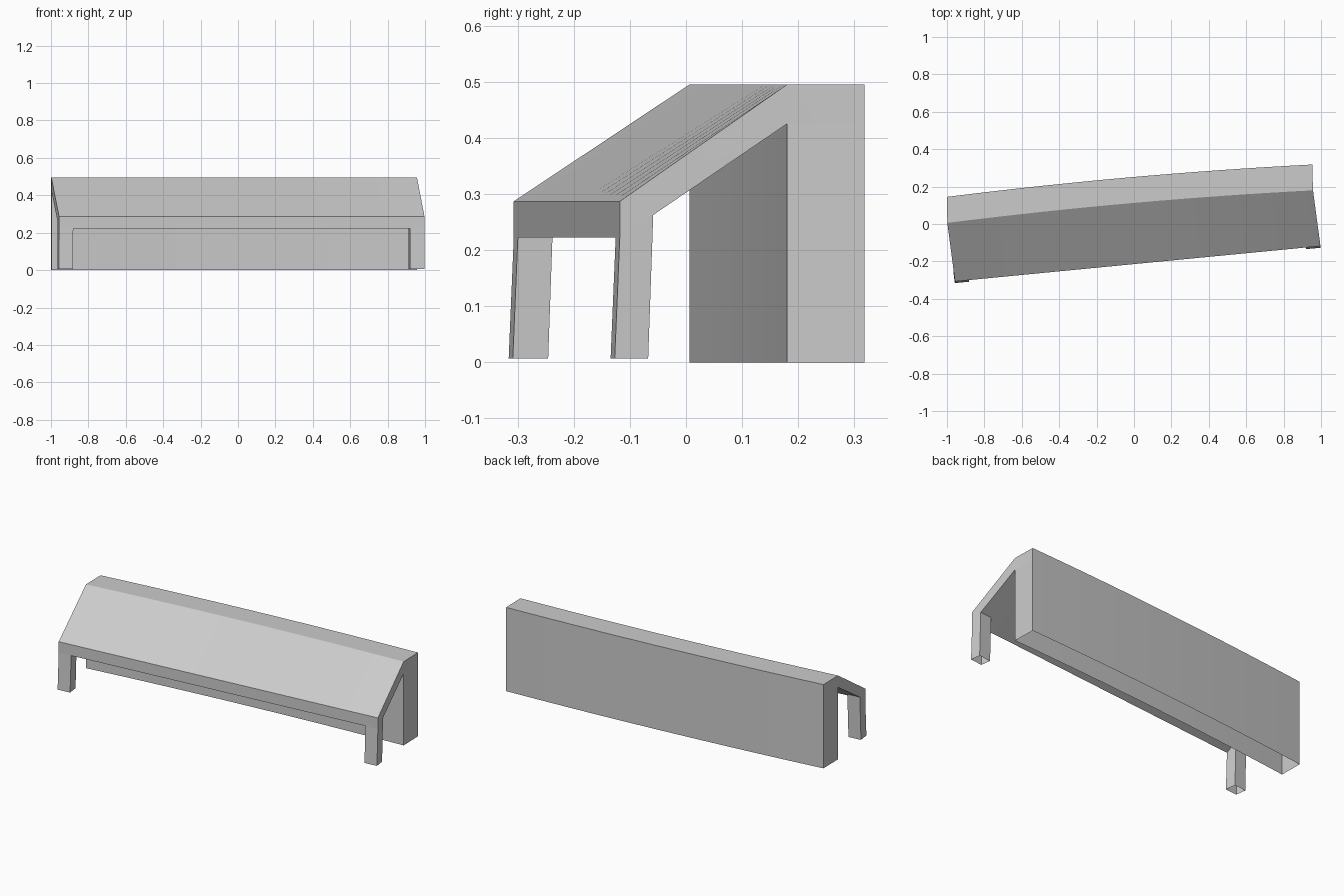
import bpy
from mathutils import Vector

if "Cube" in bpy.data.objects:
    bpy.data.objects.remove(bpy.data.objects["Cube"])

STATIONS = 16


def make_object(name, verts, faces):
    mesh = bpy.data.meshes.new(name)
    mesh.from_pydata(verts, [], faces)
    obj = bpy.data.objects.new(name, mesh)
    bpy.context.collection.objects.link(obj)
    bpy.context.view_layer.objects.active = obj
    obj.select_set(True)
    bpy.ops.object.shade_smooth_by_angle(angle=0.5)
    obj.select_set(False)
    return obj


def section(t):
    """Plan positions of lip, ridge and back line at fraction t of the length."""
    bulge = 0.018 * 4 * t * (1 - t)
    lip = Vector((-0.957, -0.307)).lerp(Vector((0.997, -0.118)), t)
    ridge = Vector((-0.998, 0.006)).lerp(Vector((0.957, 0.180)), t)
    back = Vector((-1.0, 0.145)).lerp(Vector((0.953, 0.318)), t)
    ridge.y += bulge
    back.y += bulge
    return lip, ridge, back


# Canopy and wall share one cross-section, lofted along the slightly bowed plan
roof, wall = [], []
for i in range(STATIONS + 1):
    lip, ridge, back = section(i / STATIONS)
    roof += [(*lip, 0.222), (*lip, 0.287), (*ridge, 0.495), (*back, 0.495),
             (*back, 0.425), (*ridge, 0.425)]
    wall += [(*ridge, 0.425), (*ridge, 0.0), (*back, 0.0), (*back, 0.425)]


def loft(count, strips):
    return [(i * count + a, i * count + b, (i + 1) * count + b, (i + 1) * count + a)
            for i in range(STATIONS) for a, b in strips]


# Sloping canopy slab with flat ridge top; open where it meets the wall
end = STATIONS * 6
roof_faces = loft(6, [(0, 1), (1, 2), (2, 3), (3, 4), (5, 0)])
for s in (0, end):
    roof_faces += [(s, s + 1, s + 2, s + 5), (s + 5, s + 2, s + 3, s + 4)]
make_object("sloping_canopy", roof, roof_faces)

# Back wall, open underneath
end = STATIONS * 4
make_object("back_wall", wall,
            loft(4, [(0, 1), (2, 3)]) + [(0, 1, 2, 3), (end, end + 1, end + 2, end + 3)])


# Front legs, slightly raked, open at the foot
def leg(name, t0, t1):
    plan = []
    for t, depth in ((t0, 0.0), (t1, 0.0), (t1, 0.2), (t0, 0.2)):
        lip, ridge, _ = section(t)
        plan.append((lip.lerp(ridge, depth), 0.222 + 0.203 * depth))
    feet = [(p.x - 0.001 if t0 == 0 else p.x, p.y - 0.009, 0.007) for p, z in plan]
    tops = [(p.x, p.y, z) for p, z in plan]
    make_object(name, feet + tops,
                [(i, (i + 1) % 4, (i + 1) % 4 + 4, i + 4) for i in range(4)])


leg("left_front_leg", 0.0, 0.039)
leg("right_front_leg", 0.961, 1.0)

# Consistent outward normals on every part
for obj in list(bpy.context.collection.objects):
    bpy.context.view_layer.objects.active = obj
    obj.select_set(True)
    bpy.ops.object.mode_set(mode='EDIT')
    bpy.ops.mesh.select_all(action='SELECT')
    bpy.ops.mesh.normals_make_consistent(inside=False)
    bpy.ops.object.mode_set(mode='OBJECT')
    obj.select_set(False)
